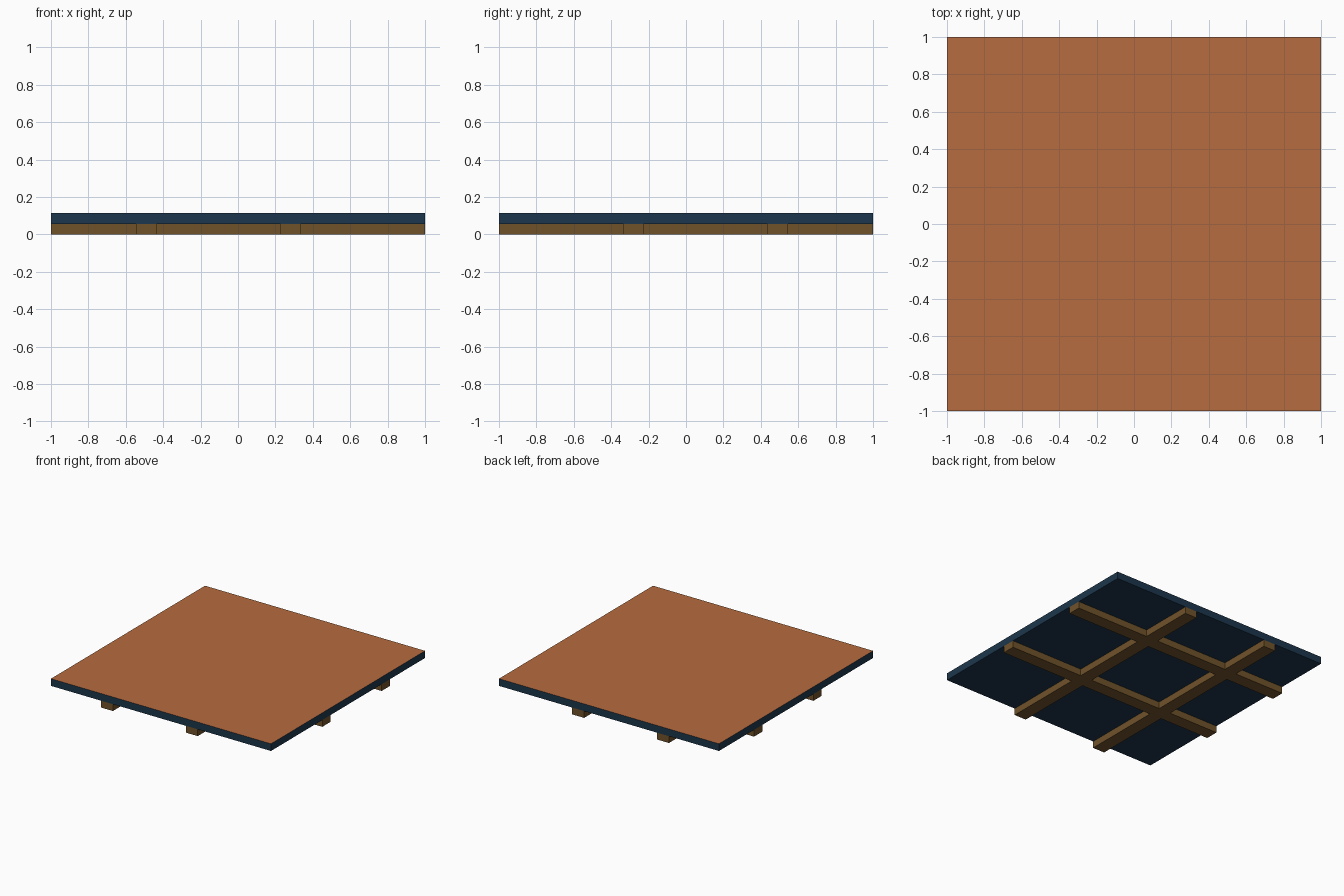
import bpy, bmesh

if "Cube" in bpy.data.objects:
    bpy.data.objects.remove(bpy.data.objects["Cube"])

RIB_TOP, SLAB_TOP = 0.056, 0.115


def material(name, color):
    m = bpy.data.materials.new(name)
    m.diffuse_color = (*color, 1)
    m.use_nodes = True
    m.node_tree.nodes["Principled BSDF"].inputs["Base Color"].default_value = m.diffuse_color
    return m


def finish(name, bm, mats):
    bmesh.ops.recalc_face_normals(bm, faces=bm.faces[:])
    me = bpy.data.meshes.new(name)
    bm.to_mesh(me)
    bm.free()
    for m in mats:
        me.materials.append(m)
    ob = bpy.data.objects.new(name, me)
    bpy.context.collection.objects.link(ob)
    return ob


orange = material("orange_surface", (0.47, 0.15, 0.05))
navy = material("navy_body", (0.012, 0.037, 0.072))
brown = material("brown_ribs", (0.16, 0.085, 0.023))

# Square slab: navy body with an orange top face
bm = bmesh.new()
bmesh.ops.create_cube(bm, size=2)
for v in bm.verts:
    v.co.z = SLAB_TOP if v.co.z > 0 else RIB_TOP
bm.normal_update()
for f in bm.faces:
    f.material_index = 1 if f.normal.z > 0.5 else 0
finish("slab", bm, [navy, orange])

# Crossing ribs underneath: one clean lattice, odd strips are solid
xs = [-1, -0.545, -0.437, 0.226, 0.334, 1]
ys = [-1, -0.334, -0.226, 0.437, 0.545, 1]
bm = bmesh.new()
for i in range(5):
    for j in range(5):
        if i % 2 or j % 2:
            corners = [(i, j), (i + 1, j), (i + 1, j + 1), (i, j + 1)]
            bm.faces.new([bm.verts.new((xs[a], ys[b], 0)) for a, b in corners])
bmesh.ops.remove_doubles(bm, verts=bm.verts[:], dist=1e-4)
ext = bmesh.ops.extrude_face_region(bm, geom=bm.faces[:], use_keep_orig=True)
for g in ext["geom"]:
    if isinstance(g, bmesh.types.BMVert):
        g.co.z = RIB_TOP
finish("rib_lattice", bm, [brown])
